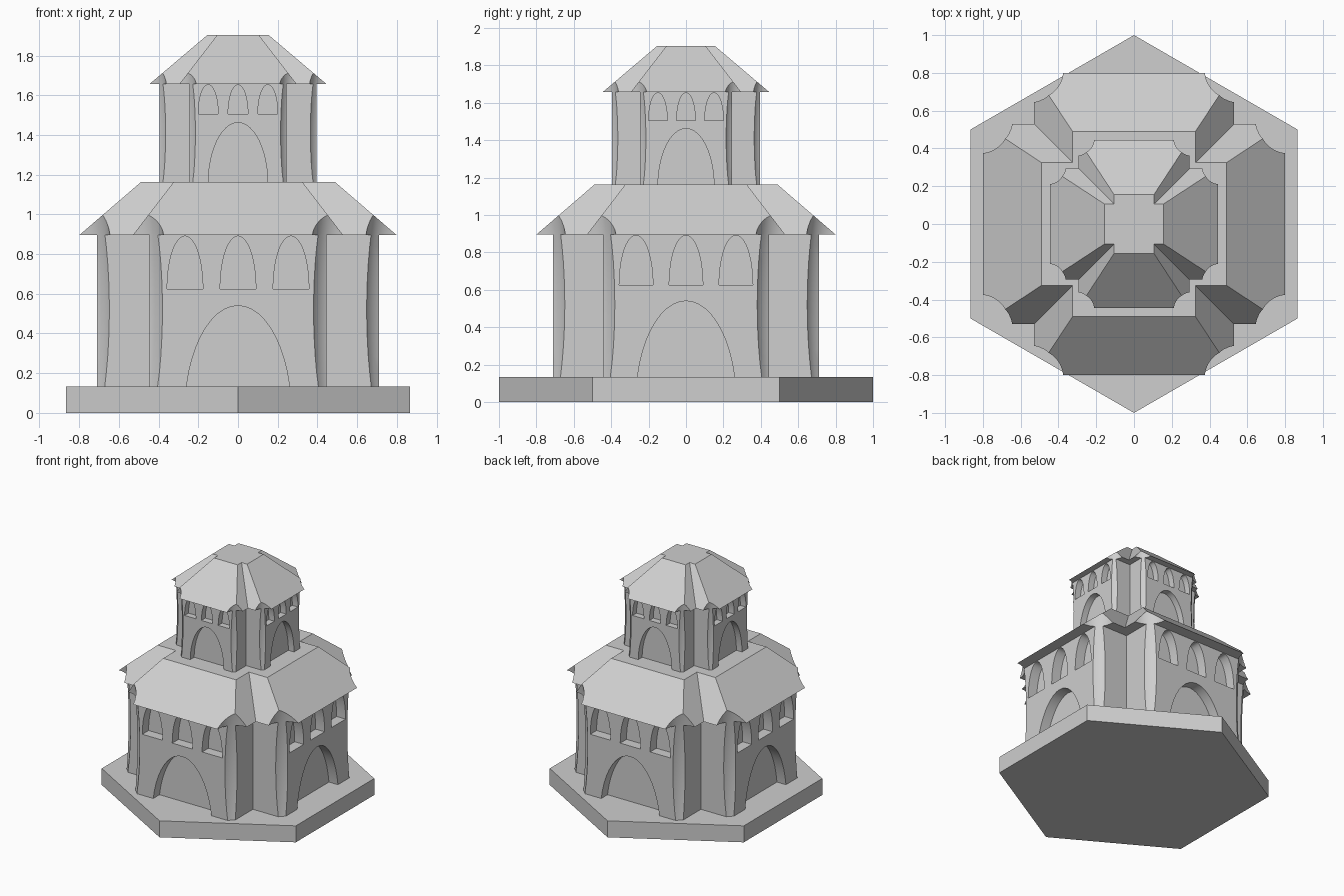
import bpy, bmesh, math
from mathutils import Matrix, Vector

if "Cube" in bpy.data.objects:
    bpy.data.objects.remove(bpy.data.objects["Cube"])

stone = bpy.data.materials.new("pale_grey_stone")
stone.use_nodes = True
stone.diffuse_color = (0.62, 0.62, 0.62, 1)
stone.node_tree.nodes["Principled BSDF"].inputs["Base Color"].default_value = stone.diffuse_color


def make_object(name, bm):
    bmesh.ops.recalc_face_normals(bm, faces=bm.faces)
    mesh = bpy.data.meshes.new(name)
    bm.to_mesh(mesh)
    bm.free()
    mesh.materials.append(stone)
    obj = bpy.data.objects.new(name, mesh)
    bpy.context.collection.objects.link(obj)
    return obj


def loft(bm, lower, upper):
    """Closed solid between two matching loops of points."""
    a = [bm.verts.new(p) for p in lower]
    b = [bm.verts.new(p) for p in upper]
    bm.faces.new(a)
    bm.faces.new(b)
    for i in range(len(a)):
        j = (i + 1) % len(a)
        bm.faces.new((a[i], a[j], b[j], b[i]))


def cross(reach, half, z):
    """Plus-shaped outline: arms reach out and are twice half wide."""
    arm = [(half, -half), (reach, -half), (reach, half)]
    return [Matrix.Rotation(k * math.pi / 2, 3, 'Z') @ Vector((x, y, z))
            for k in range(4) for x, y in arm]


def cross_block(name, low, high):
    bm = bmesh.new()
    loft(bm, cross(*low), cross(*high))
    return make_object(name, bm)


def add_opening(bm, x, z, half, height, face, depth):
    """Half-ellipse arch cutter repeated on all four sides."""
    steps = 24
    arc = [(x + half * math.cos(math.pi * i / steps),
            z + height * math.sin(math.pi * i / steps)) for i in range(steps + 1)]
    for k in range(4):
        turn = Matrix.Rotation(k * math.pi / 2, 3, 'Z')
        loops = [[turn @ Vector((px, y, pz)) for px, pz in arc]
                 for y in (-face - 0.05, -face + depth)]
        loft(bm, *loops)


def add_corner_scoops(bm, reach, half, z, radius, height):
    """Tall ellipsoid cutters at the eight outer corners of the cross."""
    for sx in (-1, 1):
        for sy in (-1, 1):
            for x, y in ((reach, half), (half, reach)):
                place = Matrix.Translation((sx * x, sy * y, z))
                size = Matrix.Diagonal((radius, radius, height, 1))
                bmesh.ops.create_uvsphere(bm, u_segments=32, v_segments=32,
                                          radius=1, matrix=place @ size)


def carve(obj, cutter):
    mod = obj.modifiers.new("carve", 'BOOLEAN')
    mod.operation = 'DIFFERENCE'
    mod.solver = 'EXACT'
    mod.object = cutter
    graph = bpy.context.evaluated_depsgraph_get()
    carved = bpy.data.meshes.new_from_object(obj.evaluated_get(graph))
    obj.modifiers.clear()
    obj.data = carved
    bpy.data.objects.remove(cutter)
    # Keep the scoops smooth and every corner sharp
    bpy.ops.object.select_all(action='DESELECT')
    obj.select_set(True)
    bpy.context.view_layer.objects.active = obj
    bpy.ops.object.shade_smooth_by_angle(angle=math.radians(30))


def build_tier(name, wall, eave, top, scoop, openings, depth):
    reach, half, floor = wall
    eave_z = eave[2]
    body = cross_block(name + "_walls", wall, (reach, half, eave_z))
    roof = cross_block(name + "_roof", eave, top)

    bm = bmesh.new()
    add_corner_scoops(bm, eave[0], eave[1], *scoop)
    for shape in openings:
        add_opening(bm, *shape, reach, depth)
    carve(body, make_object("wall_cutter", bm))

    bm = bmesh.new()
    add_corner_scoops(bm, eave[0], eave[1], *scoop)
    carve(roof, make_object("roof_cutter", bm))


# Hexagonal base slab
bm = bmesh.new()
hexagon = [(math.sin(i * math.pi / 3), math.cos(i * math.pi / 3)) for i in range(6)]
loft(bm, [(x, y, 0) for x, y in hexagon], [(x, y, 0.133) for x, y in hexagon])
make_object("base_slab", bm)

# Lower storey: a door arch and three windows per side
build_tier("lower", (0.71, 0.445, 0.133), (0.8, 0.53, 0.895), (0.49, 0.325, 1.162),
           (0.52, 0.175, 0.82),
           [(0, 0, 0.268, 0.54)] + [(x, 0.625, 0.09, 0.266) for x in (-0.267, 0, 0.267)],
           0.08)

# Upper storey: same layout, smaller
build_tier("upper", (0.395, 0.245, 1.162), (0.445, 0.295, 1.657), (0.155, 0.105, 1.903),
           (1.41, 0.095, 0.53),
           [(0, 1.15, 0.15, 0.312)] + [(x, 1.505, 0.05, 0.148) for x in (-0.15, 0, 0.15)],
           0.05)
